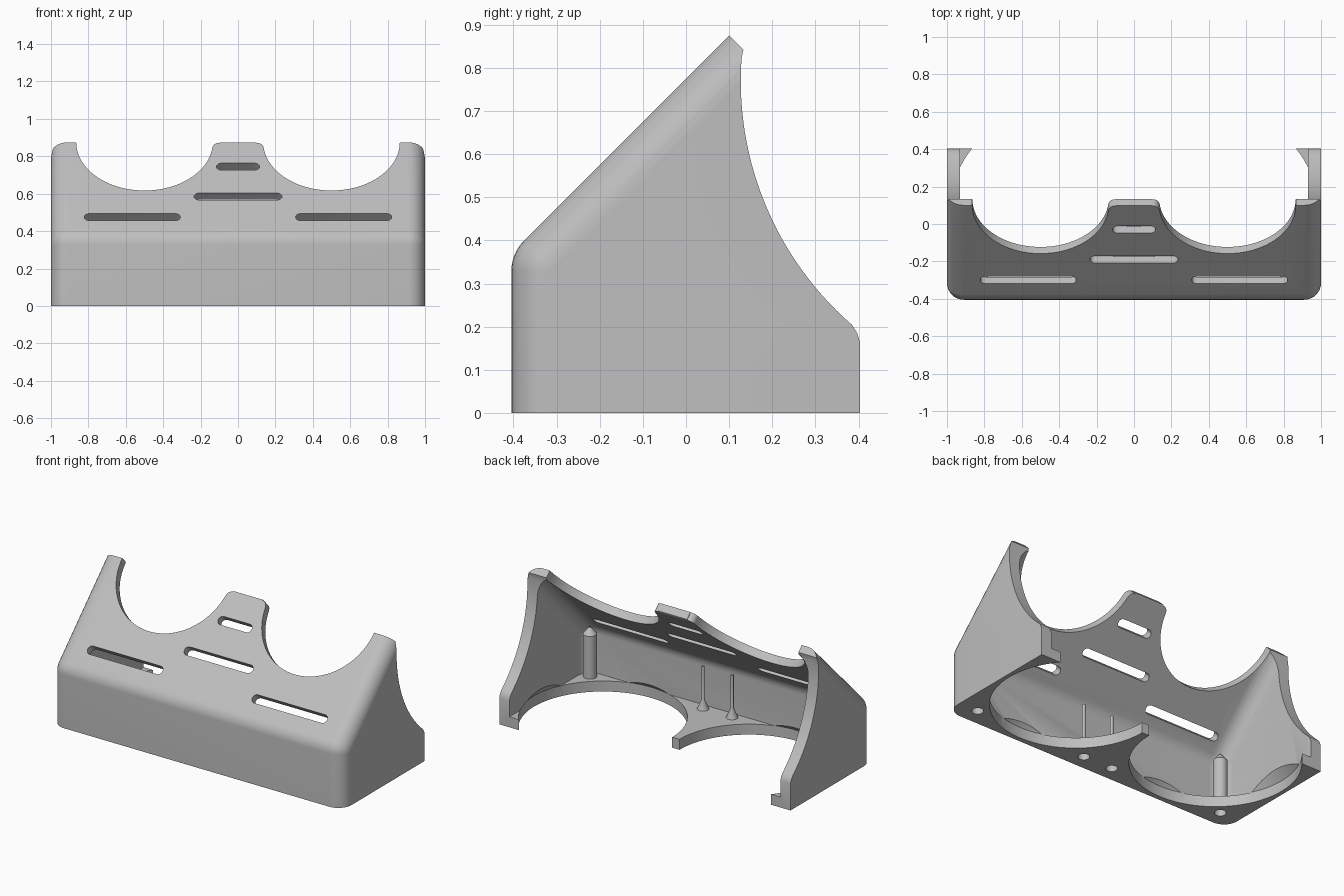
import bpy, bmesh
from math import sin, cos, pi, radians, sqrt
from mathutils import Matrix, Vector

cube = bpy.data.objects.get("Cube")
if cube:
    bpy.data.objects.remove(cube, do_unlink=True)

grey = bpy.data.materials.new("plain_grey")
grey.use_nodes = True
colour = (0.52, 0.52, 0.52, 1)
grey.diffuse_color = colour
grey.node_tree.nodes["Principled BSDF"].inputs["Base Color"].default_value = colour

FRONT, BACK, SLOPE = -0.405, 0.403, 0.775   # sloped face is z = y + SLOPE
PLATE = 0.05


def make_object(name, bm):
    bmesh.ops.recalc_face_normals(bm, faces=bm.faces[:])
    mesh = bpy.data.meshes.new(name)
    bm.to_mesh(mesh)
    bm.free()
    mesh.materials.append(grey)
    obj = bpy.data.objects.new(name, mesh)
    bpy.context.collection.objects.link(obj)
    return obj


def prism(points, depth):
    """Closed solid from 3D outline points swept along a vector."""
    bm = bmesh.new()
    face = bm.faces.new([bm.verts.new(p) for p in points])
    swept = bmesh.ops.extrude_face_region(bm, geom=[face])
    moved = [v for v in swept["geom"] if isinstance(v, bmesh.types.BMVert)]
    bmesh.ops.translate(bm, verts=moved, vec=depth)
    return bm


def arc(cx, cy, r, start, end, steps):
    angles = [radians(start + (end - start) * i / steps) for i in range(steps + 1)]
    return [(cx + r * cos(a), cy + r * sin(a)) for a in angles]


def lathe(name, profile, x, y, sides=32):
    """Turned solid from (radius, height) pairs."""
    bm = bmesh.new()
    rings = []
    for r, z in profile:
        rings.append([bm.verts.new((x + r * cos(2 * pi * i / sides),
                                    y + r * sin(2 * pi * i / sides), z)) for i in range(sides)])
    for low, high in zip(rings, rings[1:]):
        for i in range(sides):
            j = (i + 1) % sides
            bm.faces.new((low[i], low[j], high[j], high[i]))
    bm.faces.new(rings[0])
    bm.faces.new(rings[-1])
    return make_object(name, bm)


def wedge(name, front, slope, half, base, back, radius, round_edge):
    """Box with a sloping front, softened along its front and sides."""
    bend = radius * (sqrt(2) - 1)
    outline = [(front, base)]
    outline += arc(front + radius, front + slope - bend, radius, 180, 135, 8)
    outline += [(back, back + slope), (back, base)]
    bm = prism([(-half, y, z) for y, z in outline], (2 * half, 0, 0))
    edges = []
    for e in bm.edges:
        a, b = (v.co for v in e.verts)
        on_side = abs(a.x - b.x) < 1e-5
        if on_side and min(abs(a.y - back) + 9 * (abs(a.y - b.y) < 1e-5 and a.y > 0),
                           9) < 9 and abs(a.z - b.z) > 1e-5:
            edges.append(e)
    bmesh.ops.bevel(bm, geom=edges, offset=round_edge, offset_type='OFFSET',
                    segments=8, profile=0.5, affect='EDGES', clamp_overlap=False)
    return make_object(name, bm)


def cut(target, cutter):
    cutter.hide_render = True
    mod = target.modifiers.new("cut", 'BOOLEAN')
    mod.operation = 'DIFFERENCE'
    mod.solver = 'EXACT'
    mod.object = cutter
    bpy.context.view_layer.objects.active = target
    bpy.ops.object.modifier_apply(modifier=mod.name)
    bpy.data.objects.remove(cutter, do_unlink=True)


# Hollow wedge shell with side walls and floor
shell = wedge("shell", FRONT, SLOPE, 1, 0, 0.5, 0.1, 0.09)
cut(shell, wedge("cavity", FRONT + PLATE, SLOPE - PLATE * sqrt(2), 0.93, 0.065, 0.7, 0.1, 0.09))

# Curved rear outline of the side walls
rear = [(0.1, 0.875), (0.133, 0.842)] + arc(0.877, 0.77, 0.75, 176, 229, 28)
rear += [(0.397, 0.185), (BACK, 0.165), (BACK, -0.1), (0.9, -0.1), (0.9, 1.8), (-0.1, 1.8), (-0.1, 1.075)]
cut(shell, make_object("rear_cutter", prism([(-1.2, y, z) for y, z in rear], (2.4, 0, 0))))


# Points on the sloped plate: s runs up the slope from its top edge
def on_slope(x, s, lift=0.1):
    up, out = Vector((0, 1, 1)).normalized(), Vector((0, -1, 1)).normalized()
    return Vector((x, 0.1, 0.875)) + up * s + out * lift


INWARD = Vector((0, 1, -1)).normalized() * 0.22

# Two round scoops in the top edge, with the middle tab's corners softened
for side in (-1, 1):
    scoop = arc(0.5, 0, 0.365, 0, -174, 44)
    scoop += arc(0.1, -0.04, 0.036, 0, 90, 8) + [(0.1, 0.1), (0.865, 0.1)]
    cut(shell, make_object("scoop_cutter", prism([on_slope(side * x, s) for x, s in scoop], INWARD)))

# Rounded vent slots
for x, half, z in ((-0.565, 0.257, 0.475), (0.565, 0.257, 0.475), (0, 0.235, 0.585), (0, 0.115, 0.745)):
    r, s = 0.026, (z - 0.875) * sqrt(2)
    slot = arc(x + half - r, s, r, -90, 90, 10) + arc(x - half + r, s, r, 90, 270, 10)
    cut(shell, make_object("slot_cutter", prism([on_slope(*p) for p in slot], INWARD)))

# Round floor openings that bite slightly into the walls
for side in (-1, 1):
    cut(shell, lathe("floor_cutter", [(0.475, -0.1), (0.475, 0.066), (0.43, 0.12)], side * 0.5, 0.1, 96))
gap = [(-0.5, 0.1), (0.5, 0.1), (0.5, 0.8), (-0.5, 0.8)]
cut(shell, make_object("gap_cutter", prism([(x, y, -0.1) for x, y in gap], (0, 0, 0.2))))

# Screw holes underneath, corner posts and thin middle pins
parts = [shell]
for side, label in ((1, "left"), (-1, "right")):
    for x, y in ((0.87, -0.3), (0.1, -0.31)):
        cut(shell, lathe("hole_cutter", [(0.033, -0.1), (0.033, 0.05)], side * x, y))
    parts.append(lathe(label + "_corner_post",
                       [(0.04, 0.055), (0.04, 0.33), (0.006, 0.37)], side * 0.87, -0.3))
    parts.append(lathe(label + "_middle_pin",
                       [(0.038, 0.055), (0.009, 0.125), (0.009, 0.33)], side * 0.1, -0.31))

bpy.ops.object.select_all(action='DESELECT')
for part in parts:
    part.select_set(True)
bpy.context.view_layer.objects.active = shell
bpy.ops.object.shade_smooth_by_angle(angle=radians(30))
